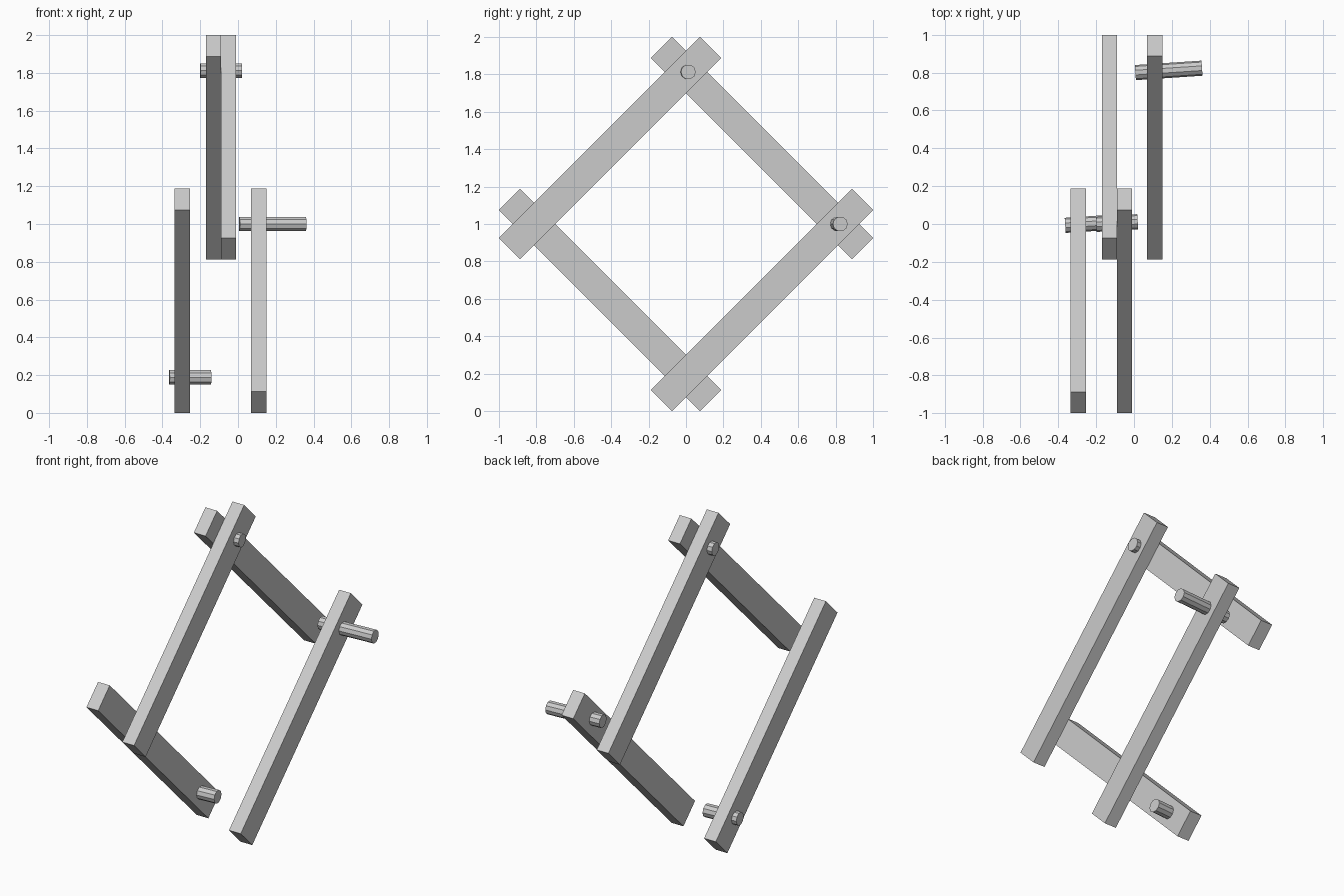
import bpy
from math import radians

if "Cube" in bpy.data.objects:
    bpy.data.objects.remove(bpy.data.objects["Cube"])

C = 0.406          # half spacing between corner joints
TILT = radians(3.8)


def bar(name, x, y, z, slope):
    """Square-ended flat bar lying in the YZ plane at 45 degrees."""
    bpy.ops.mesh.primitive_cube_add(size=1, location=(x, y, z))
    ob = bpy.context.object
    ob.name = name
    ob.scale = (0.08, 1.52, 0.16)
    ob.rotation_euler = (radians(45 * slope), 0, 0)


def pin(name, x0, x1, y, z):
    """Low-poly pin running along X, skewed slightly toward the back."""
    bpy.ops.mesh.primitive_cylinder_add(
        vertices=10, radius=0.04, depth=x1 - x0, location=((x0 + x1) / 2, y, z))
    ob = bpy.context.object
    ob.name = name
    ob.rotation_euler = (0, radians(90), TILT)


# four bars forming the diamond
bar("lower_front_bar", -0.295, -C, 1 - C, -1)
bar("upper_back_bar", -0.13, C, 1 + C, -1)
bar("upper_front_bar", -0.05, -C, 1 + C, 1)
bar("lower_back_bar", 0.11, C, 1 - C, 1)

# pins at three of the corners
pin("top_pin", -0.2, 0.02, 0.005, 1 + 2 * C)
pin("bottom_pin", -0.364, -0.143, 0.0, 1 - 2 * C)
pin("back_pin", 0.007, 0.36, 2 * C, 1.0)
